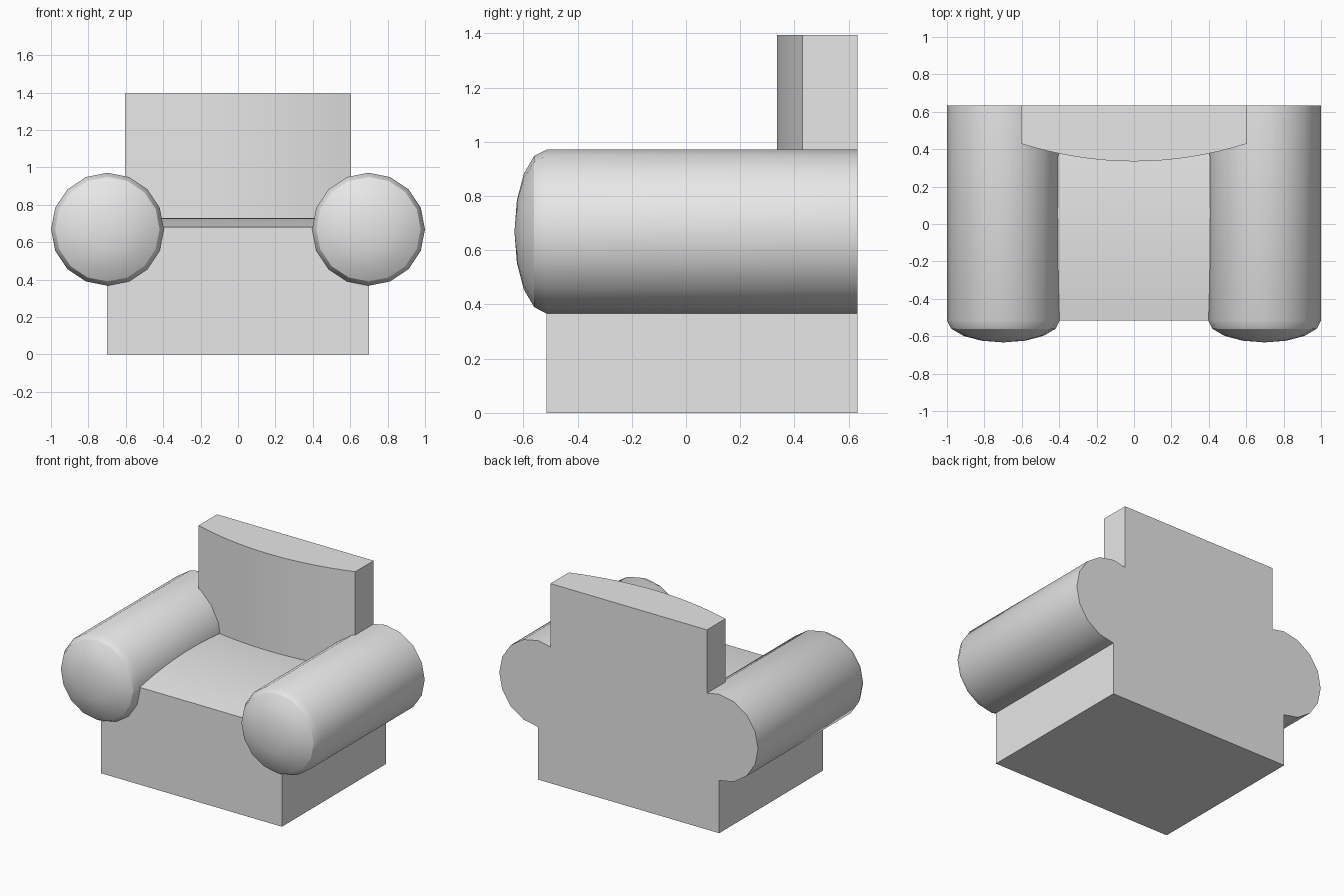
import bpy, bmesh, math
from mathutils import Vector

cube = bpy.data.objects.get("Cube")
if cube:
    bpy.data.objects.remove(cube, do_unlink=True)

FRONT, BACK = -0.515, 0.633

fabric = bpy.data.materials.new("grey_fabric")
fabric.use_nodes = True
GREY = (0.8, 0.8, 0.8, 1)
fabric.diffuse_color = GREY
fabric.node_tree.nodes["Principled BSDF"].inputs["Base Color"].default_value = GREY


def finish(name, bm):
    """Turn a bmesh into a named, shaded object."""
    bmesh.ops.recalc_face_normals(bm, faces=bm.faces)
    mesh = bpy.data.meshes.new(name)
    bm.to_mesh(mesh)
    bm.free()
    mesh.materials.append(fabric)
    obj = bpy.data.objects.new(name, mesh)
    bpy.context.collection.objects.link(obj)
    bpy.ops.object.select_all(action="DESELECT")
    obj.select_set(True)
    bpy.context.view_layer.objects.active = obj
    bpy.ops.object.shade_smooth_by_angle(angle=math.radians(30))
    return obj


def prism(name, outline, direction):
    """Extrude a closed outline along a direction."""
    bm = bmesh.new()
    face = bm.faces.new([bm.verts.new(p) for p in outline])
    ext = bmesh.ops.extrude_face_region(bm, geom=[face])
    moved = [g for g in ext["geom"] if isinstance(g, bmesh.types.BMVert)]
    bmesh.ops.translate(bm, verts=moved, vec=Vector(direction))
    return finish(name, bm)


def bow(start, end, height, steps=16):
    """Points (u, v) of a shallow parabolic bow from start to end."""
    ts = [i / steps for i in range(steps + 1)]
    return [(start + (end - start) * t, height * 4 * t * (1 - t)) for t in ts]


# Base with a gently crowned seat
W = 0.7
seat = [(-W, y, 0.68 + h) for y, h in bow(FRONT, BACK, 0.048)]
prism("base_and_seat", [(-W, BACK, 0), (-W, FRONT, 0)] + seat, (2 * W, 0, 0))

# Backrest with a bowed front
B = 0.605
curve = [(x, 0.43 - h, 0.5) for x, h in bow(-B, B, 0.095)]
prism("backrest", [(B, BACK, 0.5), (-B, BACK, 0.5)] + curve, (0, 0, 0.895))


# Round arms: a cylinder closed by a flattened dome at the front
def arm(name, side, sides=16, radius=0.302, depth=0.118):
    bm = bmesh.new()
    quarter = [i * math.pi / 8 for i in range(4)]
    profile = [(BACK, radius)]
    profile += [(FRONT - depth * math.sin(a), radius * math.cos(a)) for a in quarter]
    rings = []
    for y, r in profile:
        angles = [2 * math.pi * i / sides for i in range(sides)]
        rings.append([bm.verts.new((side * 0.698 + r * math.cos(a), y,
                                    0.669 + r * math.sin(a))) for a in angles])
    for r0, r1 in zip(rings, rings[1:]):
        for i in range(sides):
            j = (i + 1) % sides
            bm.faces.new((r0[i], r0[j], r1[j], r1[i]))
    bm.faces.new(rings[0])
    tip = bm.verts.new((side * 0.698, FRONT - depth, 0.669))
    for i in range(sides):
        bm.faces.new((rings[-1][i], rings[-1][(i + 1) % sides], tip))
    finish(name, bm)


arm("left_arm", 1)
arm("right_arm", -1)
